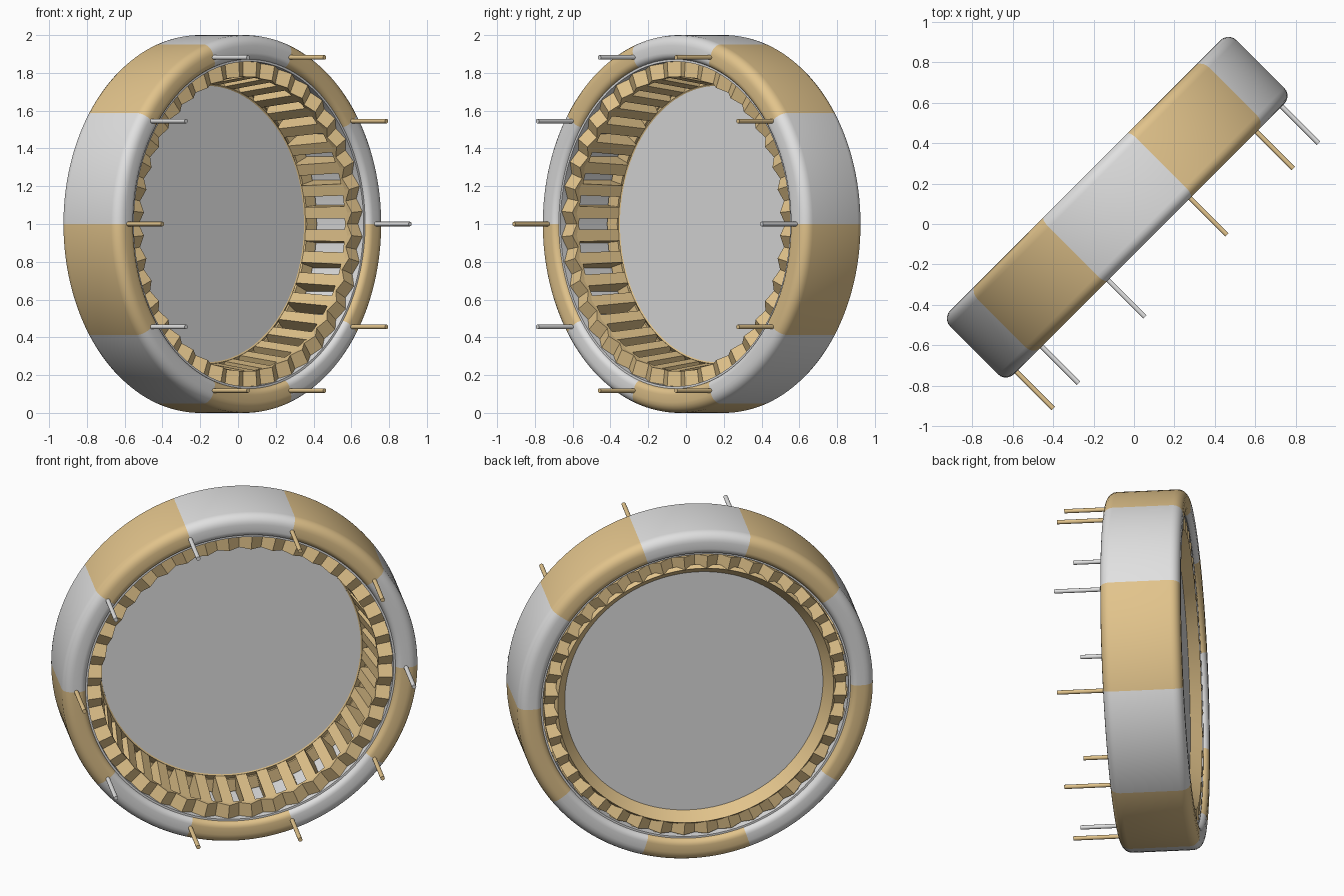
import bpy, bmesh, math
from mathutils import Matrix

if "Cube" in bpy.data.objects:
    bpy.data.objects.remove(bpy.data.objects["Cube"])

# Local frame: x = in-plane horizontal, y = up, z = wheel axis (towards front right)
s = math.sqrt(0.5)
FRAME = Matrix(((s, 0, s, 0), (s, 0, -s, 0), (0, 1, 0, 1), (0, 0, 0, 1)))


def material(name, col):
    m = bpy.data.materials.new(name)
    m.diffuse_color = (*col, 1)
    m.use_nodes = True
    m.node_tree.nodes["Principled BSDF"].inputs["Base Color"].default_value = m.diffuse_color
    return m


GREY = material("light_grey", (0.75, 0.75, 0.75))
TAN = material("tan", (0.76, 0.55, 0.26))


def finish(name, bm, mats, smooth=True):
    bmesh.ops.recalc_face_normals(bm, faces=bm.faces)
    bm.transform(FRAME)
    me = bpy.data.meshes.new(name)
    bm.to_mesh(me)
    bm.free()
    for m in mats:
        me.materials.append(m)
    ob = bpy.data.objects.new(name, me)
    bpy.context.collection.objects.link(ob)
    if smooth:
        bpy.ops.object.select_all(action='DESELECT')
        ob.select_set(True)
        bpy.context.view_layer.objects.active = ob
        bpy.ops.object.shade_smooth_by_angle(angle=math.radians(35))
    return ob


def revolve(name, profile, mats, steps=120, rule=None, smooth=True):
    """Spin a closed (radius, axial) profile; profile may be a function of the step."""
    get = profile if callable(profile) else lambda i: profile
    bm = bmesh.new()
    rings = []
    for i in range(steps):
        t = 2 * math.pi * i / steps
        rings.append([bm.verts.new((r * math.cos(t), r * math.sin(t), a)) for r, a in get(i)])
    n = len(rings[0])
    for i in range(steps):
        p, q = rings[i], rings[(i + 1) % steps]
        for j in range(n):
            k = (j + 1) % n
            f = bm.faces.new((p[j], q[j], q[k], p[k]))
            if rule:
                f.material_index = rule(i / steps)
    return finish(name, bm, mats, smooth)


def zigzag_hoop(name, r0, r1, a, out):
    """Hoop whose outward end face is a ring of alternately tilted tiles."""
    def prof(i):
        e = a + out * (0.018 if i % 2 else -0.018)
        b = a - out * 0.035
        return [(r0, b), (r1, b), (r1, e), (r0, e)]
    return revolve(name, prof, [TAN], 80, smooth=False)


def rounded(r0, r1, a0, a1, inner, outer, n=5):
    """Rounded rectangle profile with separate inner and outer corner radii."""
    pts = []
    for cr, ca, rad, start in ((r1 - outer, a1 - outer, outer, 0), (r0 + inner, a1 - inner, inner, 90),
                               (r0 + inner, a0 + inner, inner, 180), (r1 - outer, a0 + outer, outer, 270)):
        for i in range(n + 1):
            t = math.radians(start + 90 * i / n)
            pts.append((cr + rad * math.cos(t), ca + rad * math.sin(t)))
    return pts


# Outer tyre: ten segments alternating grey and tan
revolve("outer_ring", rounded(0.87, 1.0, -0.34, 0.105, 0.035, 0.055), [GREY, TAN],
        160, lambda f: int(f * 10 + 1e-6) % 2)
# Grey liner behind the slats
revolve("inner_liner", [(0.86, -0.31), (0.885, -0.31), (0.885, 0.08), (0.86, 0.08)], [GREY])

# Slats around the inside of the drum, leaning inward towards the panel
bm = bmesh.new()
for i in range(40):
    m = (Matrix.Rotation(2 * math.pi * (i + 0.5) / 40, 4, 'Z')
         @ Matrix.Translation((0.82, 0, -0.12)) @ Matrix.Diagonal((0.08, 0.064, 0.32, 1)))
    cube = bmesh.ops.create_cube(bm, size=1, matrix=m)
    for v in cube["verts"]:
        r = math.hypot(v.co.x, v.co.y)
        if r < 0.81 and v.co.z < -0.1:
            v.co.x *= 0.74 / r
            v.co.y *= 0.74 / r
            v.co.z = -0.25
finish("slats", bm, [TAN], smooth=False)

# Tiled hoops at both ends of the slats
zigzag_hoop("front_hoop", 0.78, 0.862, 0.055, 1)
zigzag_hoop("back_hoop", 0.775, 0.85, -0.295, -1)
# Conical rim around the recessed panel
revolve("panel_rim", [(0.722, -0.245), (0.74, -0.235), (0.79, -0.29), (0.775, -0.312)], [TAN])

# Round panel
bm = bmesh.new()
bmesh.ops.create_cone(bm, cap_ends=True, segments=96, radius1=0.732, radius2=0.732, depth=0.012,
                      matrix=Matrix.Translation((0, 0, -0.244)))
finish("back_panel", bm, [GREY])

# Front pins at the segment joints
TAN_PINS = {1, 2, 5, 7, 8, 9}
for i in range(10):
    t = math.radians(36 * i)
    bm = bmesh.new()
    bmesh.ops.create_cone(bm, cap_ends=True, segments=16, radius1=0.012, radius2=0.012, depth=0.31,
                          matrix=Matrix.Translation((0.927 * math.cos(t), 0.927 * math.sin(t), 0.207)))
    finish(f"pin_{i + 1}", bm, [TAN if i in TAN_PINS else GREY])
